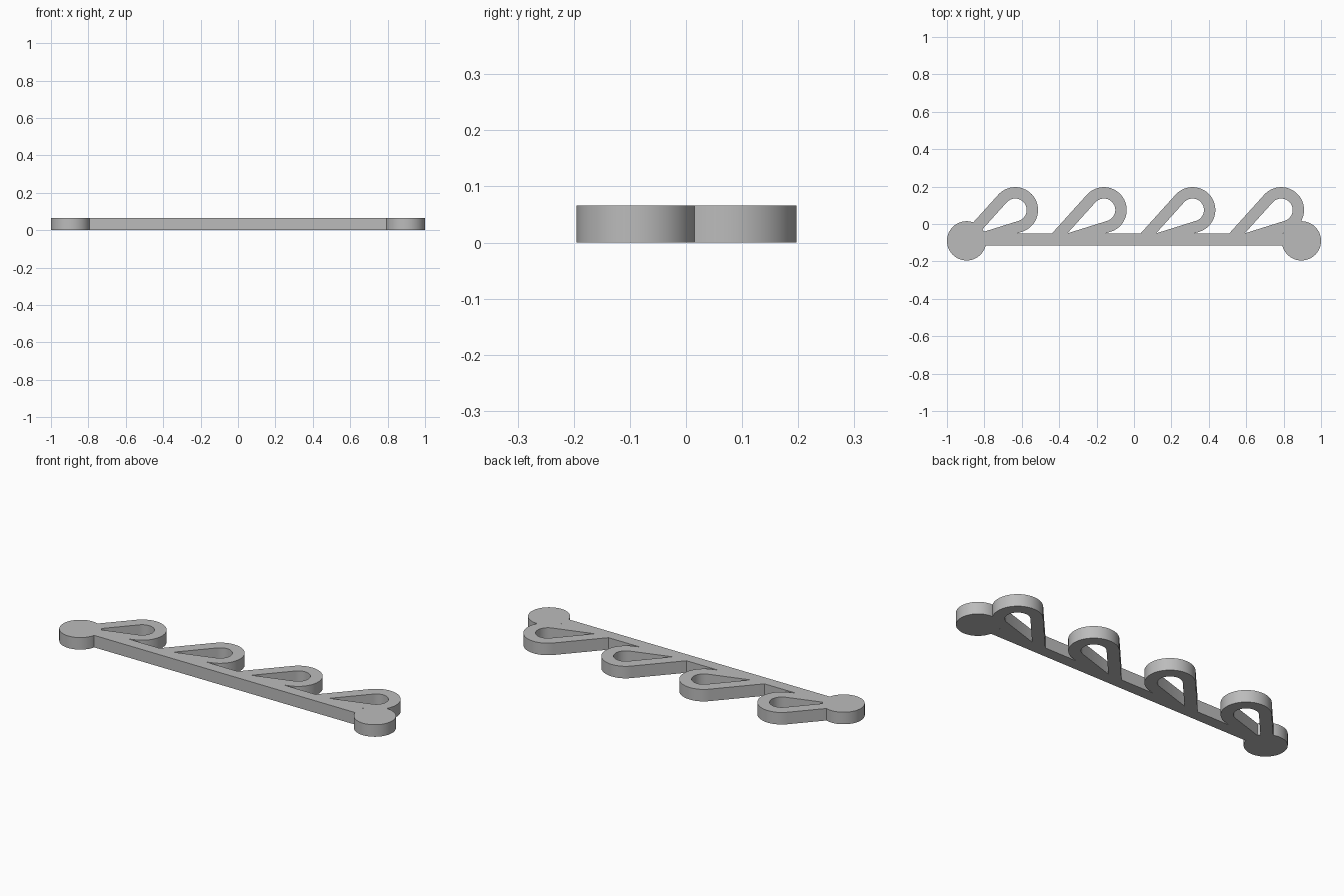
import bpy
import bmesh
from math import sin, cos, radians, pi

if "Cube" in bpy.data.objects:
    bpy.data.objects.remove(bpy.data.objects["Cube"], do_unlink=True)

THICK = 0.066
BAR_TOP, BAR_BOTTOM = -0.052, -0.115
DISC_X, DISC_Y, DISC_R = 0.895, -0.09, 0.105
LOOP_Y, LOOP_R, HOLE_R = 0.075, 0.122, 0.061
LOOP_XS = [-0.635 + 0.474 * i for i in range(4)]
STEEP, SHALLOW = radians(47.9), radians(17.4)   # slopes of the two loop legs

grey = bpy.data.materials.new("grey plastic")
grey.use_nodes = True
colour = (0.5, 0.5, 0.5, 1)
grey.diffuse_color = colour
grey.node_tree.nodes["Principled BSDF"].inputs["Base Color"].default_value = colour


def prism(name, outline, z0=0.0, z1=THICK):
    """Extrude a flat outline straight up."""
    bm = bmesh.new()
    base = bm.faces.new([bm.verts.new((x, y, z0)) for x, y in outline])
    top = bmesh.ops.extrude_face_region(bm, geom=[base])["geom"]
    bmesh.ops.translate(bm, vec=(0, 0, z1 - z0),
                        verts=[v for v in top if isinstance(v, bmesh.types.BMVert)])
    bmesh.ops.recalc_face_normals(bm, faces=bm.faces)
    mesh = bpy.data.meshes.new(name)
    bm.to_mesh(mesh)
    bm.free()
    mesh.materials.append(grey)
    obj = bpy.data.objects.new(name, mesh)
    bpy.context.collection.objects.link(obj)
    return obj


def circle(cx, cy, r, n=72):
    return [(cx + r * cos(2 * pi * i / n), cy + r * sin(2 * pi * i / n)) for i in range(n)]


def teardrop(cx, cy, r, floor, n=40):
    """Round head with two straight tangent legs running down to the floor."""
    start, end = STEEP + pi / 2, SHALLOW - pi / 2
    angles = [start + (end - start) * i / n for i in range(n + 1)]
    pts = [(cx + r * cos(a), cy + r * sin(a)) for a in angles]

    def leg_foot(p, slope):
        return (p[0] - (p[1] - floor) / math_tan(slope), floor)

    return pts + [leg_foot(pts[-1], SHALLOW), leg_foot(pts[0], STEEP)]


def math_tan(a):
    return sin(a) / cos(a)


# Straight backbone
rack = prism("hook_rack", [(-DISC_X, BAR_BOTTOM), (DISC_X, BAR_BOTTOM),
                           (DISC_X, BAR_TOP), (-DISC_X, BAR_TOP)])
helpers = []


def combine(part, operation):
    part.hide_render = True
    helpers.append(part)
    mod = rack.modifiers.new(part.name, "BOOLEAN")
    mod.operation = operation
    mod.solver = "EXACT"
    mod.object = part


# Slanted loops, then their teardrop openings
for i, x in enumerate(LOOP_XS):
    combine(prism(f"loop_{i + 1}", teardrop(x, LOOP_Y, LOOP_R, -0.08)), "UNION")
for i, x in enumerate(LOOP_XS):
    combine(prism(f"loop_opening_{i + 1}", teardrop(x, LOOP_Y, HOLE_R, BAR_TOP + 0.003),
                  -0.1, THICK + 0.1), "DIFFERENCE")

# Round end pads
for name, side in (("left_end_pad", 1), ("right_end_pad", -1)):
    combine(prism(name, circle(side * DISC_X, DISC_Y, DISC_R)), "UNION")

# Bake the joined solid and drop the helper pieces
bpy.context.view_layer.update()
evaluated = rack.evaluated_get(bpy.context.evaluated_depsgraph_get())
solid = bpy.data.meshes.new_from_object(evaluated)
rack.modifiers.clear()
rack.data = solid
for part in helpers:
    bpy.data.objects.remove(part, do_unlink=True)

# Smooth round walls, crisp edges
bpy.ops.object.select_all(action="DESELECT")
rack.select_set(True)
bpy.context.view_layer.objects.active = rack
bpy.ops.object.shade_smooth_by_angle(angle=radians(30))
